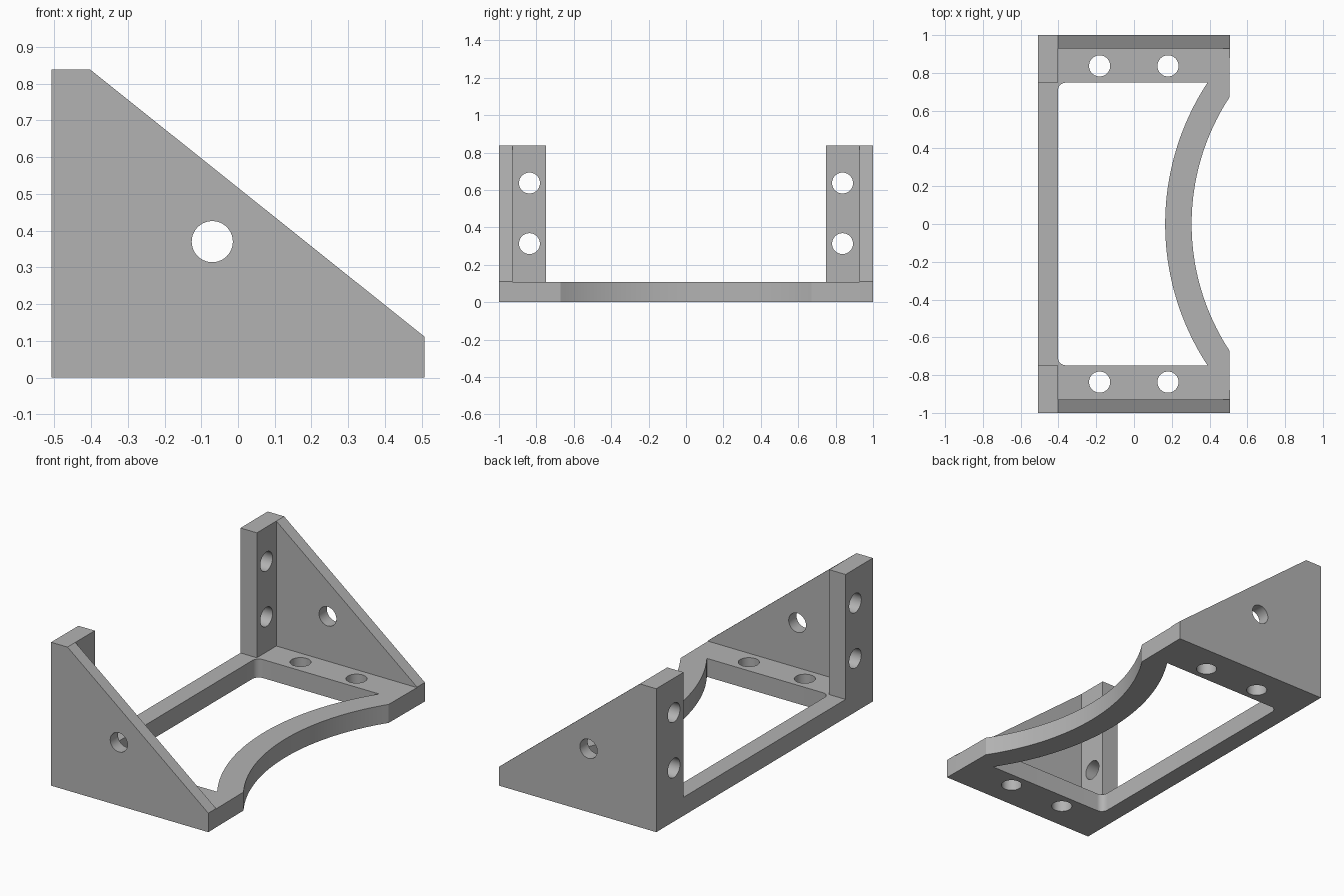
import bpy, bmesh, math
from mathutils import Vector

cube = bpy.data.objects.get("Cube")
if cube:
    bpy.data.objects.remove(cube)

X, Y, H, T = 0.508, 1.0, 0.838, 0.108   # half width, half length, height, base thickness
POST_X, POST_Y, WALL_Y = -0.402, 0.748, 0.928
ARC_X = 1.527                           # shared centre of both front curves
HOLE_R = 0.056

grey = bpy.data.materials.new("plain grey")
grey.use_nodes = True
colour = (0.45, 0.45, 0.45, 1)
grey.diffuse_color = colour
grey.node_tree.nodes["Principled BSDF"].inputs["Base Color"].default_value = colour


def prism(name, outline, start, depth):
    """Extrude a closed 3D outline along the depth vector."""
    bm = bmesh.new()
    face = bm.faces.new([bm.verts.new(Vector(p) + Vector(start)) for p in outline])
    top = bmesh.ops.extrude_face_region(bm, geom=[face])
    verts = [v for v in top["geom"] if isinstance(v, bmesh.types.BMVert)]
    bmesh.ops.translate(bm, verts=verts, vec=depth)
    bmesh.ops.recalc_face_normals(bm, faces=bm.faces)
    mesh = bpy.data.meshes.new(name)
    bm.to_mesh(mesh)
    bm.free()
    mesh.materials.append(grey)
    obj = bpy.data.objects.new(name, mesh)
    bpy.context.collection.objects.link(obj)
    return obj


def arc(cx, cy, radius, a, b, steps):
    """Points along an arc in the ground plane, angles in radians."""
    angles = [a + (b - a) * i / steps for i in range(steps + 1)]
    return [(cx + radius * math.cos(t), cy + radius * math.sin(t), 0) for t in angles]


def front_curve(radius, half_length):
    spread = math.asin(half_length / radius)
    return arc(ARC_X, 0, radius, math.pi + spread, math.pi - spread, 40)


def drill(name, centre, axis):
    """Round cutter along the x, y or z axis."""
    ring = arc(0, 0, HOLE_R, 0, math.tau, 40)[:-1]
    depth = Vector((axis == "x", axis == "y", axis == "z")) * 0.4
    turn = {"x": lambda p: (0, p[0], p[1]),
            "y": lambda p: (p[0], 0, p[1]),
            "z": lambda p: p}[axis]
    return prism(name, [turn(p) for p in ring], Vector(centre) - depth / 2, depth)


def combine(target, tool, operation):
    mod = target.modifiers.new(tool.name, "BOOLEAN")
    mod.operation, mod.solver, mod.object = operation, "EXACT", tool
    mesh = bpy.data.meshes.new_from_object(
        target.evaluated_get(bpy.context.evaluated_depsgraph_get()))
    target.modifiers.clear()
    target.data = mesh
    bpy.data.objects.remove(tool)


# Base plate with its concave front edge
outline = [(-X, Y, 0), (-X, -Y, 0), (X, -Y, 0)] + front_curve(1.222, 0.67) + [(X, Y, 0)]
outline = [(min(x, X), y, z) for x, y, z in outline]
bracket = prism("mounting_bracket", outline, (0, 0, 0), (0, 0, T))

# Window through the base, rounded at its two back corners
r = 0.04
window = front_curve(1.362, POST_Y)
window += arc(POST_X + r, POST_Y - r, r, math.pi / 2, math.pi, 8)
window += arc(POST_X + r, r - POST_Y, r, math.pi, math.pi * 1.5, 8)
combine(bracket, prism("window_cutter", window, (0, 0, -0.1), (0, 0, 0.3)), "DIFFERENCE")

# Sloped side walls and upright posts
wall = [(-X, 0, 0), (X, 0, 0), (X, 0, T + 0.003), (POST_X, 0, H), (-X, 0, H)]
post = [(-X, 0, 0), (POST_X, 0, 0), (POST_X, 0, H), (-X, 0, H)]
for side in (-1, 1):
    combine(bracket, prism("side_wall", wall, (0, side * WALL_Y, 0),
                           (0, side * (Y - WALL_Y), 0)), "UNION")
    combine(bracket, prism("upright_post", post, (0, side * POST_Y, T / 2 - T / 2),
                           (0, side * (Y - POST_Y), 0)), "UNION")

# Screw holes in the base, posts and walls
for side in (-1, 1):
    y = side * 0.837
    holes = [((-0.182, y, 0), "z"), ((0.18, y, 0), "z"),
             ((-0.45, y, 0.313), "x"), ((-0.45, y, 0.637), "x"),
             ((-0.07, side * 0.96, 0.37), "y")]
    for centre, axis in holes:
        combine(bracket, drill("screw_hole", centre, axis), "DIFFERENCE")

# Merge coplanar faces and shade the curves smoothly
bm = bmesh.new()
bm.from_mesh(bracket.data)
bmesh.ops.remove_doubles(bm, verts=bm.verts, dist=0.0001)
bmesh.ops.dissolve_limit(bm, angle_limit=0.002, verts=bm.verts, edges=bm.edges)
bm.to_mesh(bracket.data)
bm.free()
bpy.ops.object.select_all(action="DESELECT")
bracket.select_set(True)
bpy.context.view_layer.objects.active = bracket
bpy.ops.object.shade_smooth_by_angle(angle=math.radians(25))
